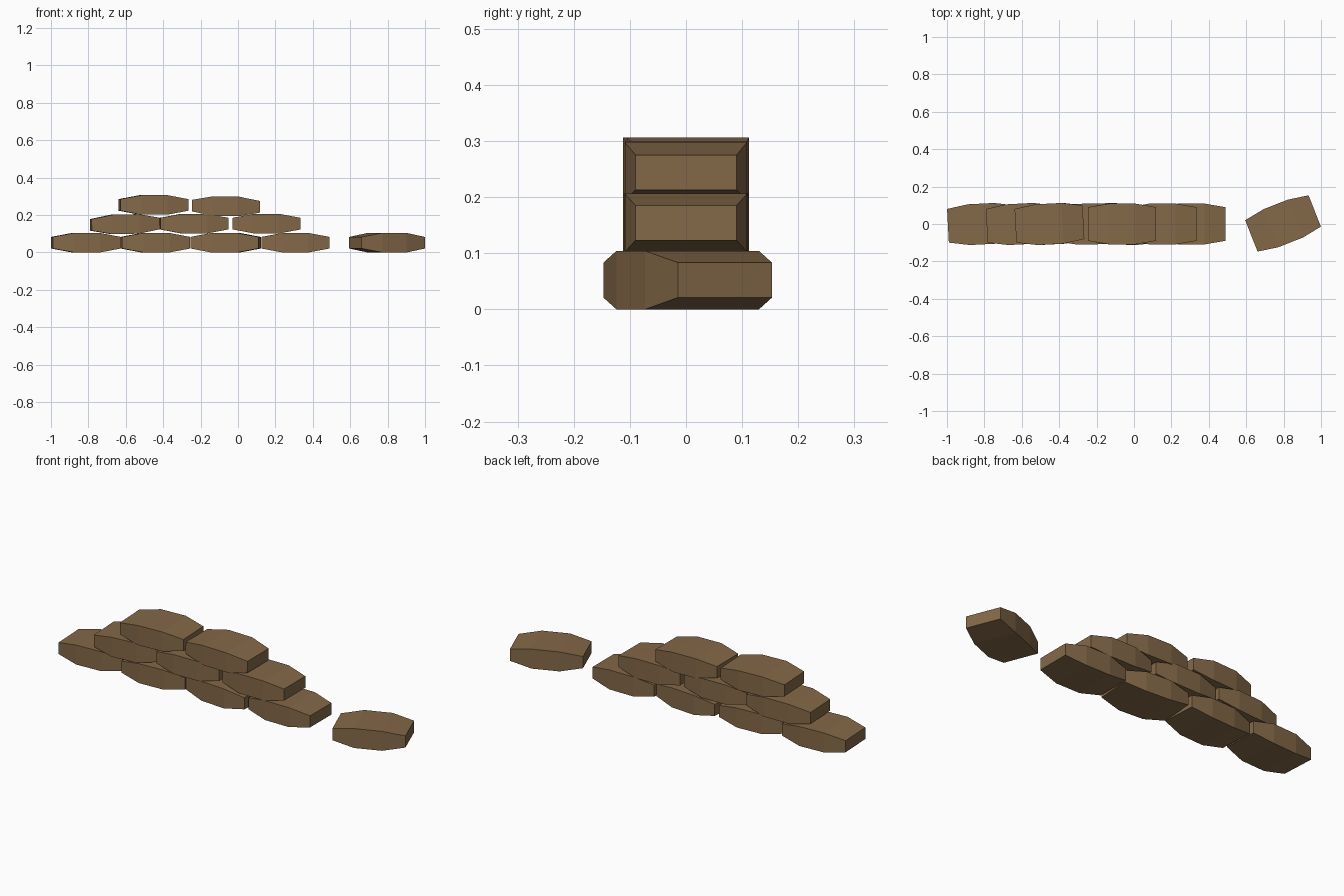
import bpy, bmesh
from math import radians

if "Cube" in bpy.data.objects:
    bpy.data.objects.remove(bpy.data.objects["Cube"])

mat = bpy.data.materials.new("burlap")
mat.diffuse_color = (0.23, 0.14, 0.065, 1)
mat.use_nodes = True
mat.node_tree.nodes["Principled BSDF"].inputs["Base Color"].default_value = mat.diffuse_color

# cross-sections along the bag: x, half width, half height
SECTIONS = [(-0.182, 0.09, 0.031), (-0.07, 0.109, 0.052),
            (0.07, 0.109, 0.052), (0.182, 0.09, 0.031)]


def sandbag(name, x, y, z, yaw=0, pitch=0):
    bm = bmesh.new()
    rings = [[bm.verts.new((sx, a * w, b * h))
              for a, b in ((-1, -1), (1, -1), (1, 1), (-1, 1))]
             for sx, w, h in SECTIONS]
    for r, s in zip(rings, rings[1:]):
        for i in range(4):
            j = (i + 1) % 4
            bm.faces.new((r[i], r[j], s[j], s[i]))
    bm.faces.new(rings[0])
    bm.faces.new(rings[-1])
    bmesh.ops.recalc_face_normals(bm, faces=bm.faces)
    me = bpy.data.meshes.new(name)
    bm.to_mesh(me)
    bm.free()
    me.materials.append(mat)
    ob = bpy.data.objects.new(name, me)
    ob.location = (x, y, z)
    ob.rotation_euler = (0, radians(pitch), radians(yaw))
    bpy.context.collection.objects.link(ob)


# stacked rows: x, y, z, yaw, pitch
rows = {
    "bottom_bag": [(-0.813, 0, 0.052, 3, 0), (-0.442, 0, 0.052, 3, 0),
                   (-0.066, 0, 0.052, -4, 0), (0.307, 0, 0.052, 0, 0)],
    "middle_bag": [(-0.605, 0, 0.151, 3, -1.2), (-0.235, 0, 0.154, 1, 0),
                   (0.153, 0, 0.154, 0, 0)],
    "top_bag": [(-0.452, 0, 0.254, 3, 0), (-0.064, 0, 0.247, 0, 1)],
}
for name, bags in rows.items():
    for i, bag in enumerate(bags):
        sandbag(f"{name}_{i + 1}", *bag)

# fallen bag beside the wall
sandbag("loose_bag", 0.797, 0.003, 0.052, 21.5)
